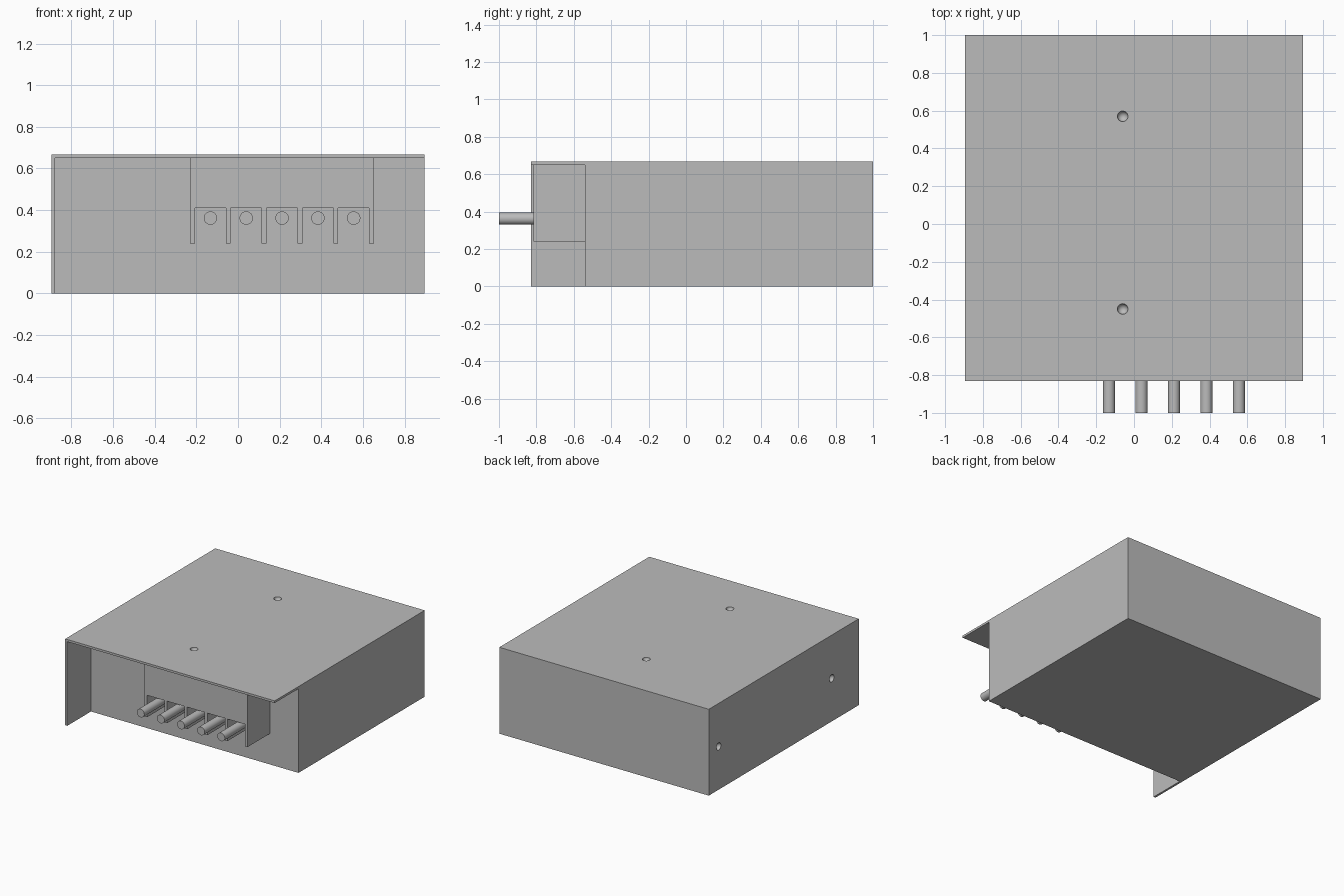
import bpy, bmesh
from mathutils import Matrix, Vector

cube = bpy.data.objects.get("Cube")
if cube:
    bpy.data.objects.remove(cube, do_unlink=True)

grey = bpy.data.materials.new("plain grey")
grey.use_nodes = True
colour = (0.5, 0.5, 0.5, 1)
grey.diffuse_color = colour
grey.node_tree.nodes["Principled BSDF"].inputs["Base Color"].default_value = colour

W, TOP, SHEET = 0.895, 0.667, 0.017
FRONT, BACK, RECESS = -0.83, 1.0, -0.54


def make(name, bm):
    bmesh.ops.recalc_face_normals(bm, faces=bm.faces)
    mesh = bpy.data.meshes.new(name)
    bm.to_mesh(mesh)
    bm.free()
    mesh.materials.append(grey)
    obj = bpy.data.objects.new(name, mesh)
    bpy.context.collection.objects.link(obj)
    return obj


def box(name, low, high):
    low, high = Vector(low), Vector(high)
    bm = bmesh.new()
    bmesh.ops.create_cube(bm, size=1, matrix=Matrix.Translation((low + high) / 2)
                          @ Matrix.Diagonal((*(high - low), 1)))
    return make(name, bm)


def ball(name, centre, radius):
    bm = bmesh.new()
    bmesh.ops.create_uvsphere(bm, u_segments=24, v_segments=12, radius=radius,
                              matrix=Matrix.Translation(centre))
    return make(name, bm)


def smooth(obj):
    bpy.ops.object.select_all(action="DESELECT")
    obj.select_set(True)
    bpy.context.view_layer.objects.active = obj
    bpy.ops.object.shade_smooth_by_angle(angle=0.6)


def cut(obj, cutter):
    mod = obj.modifiers.new("cut", "BOOLEAN")
    mod.operation, mod.solver, mod.object = "DIFFERENCE", "EXACT", cutter
    bpy.context.view_layer.objects.active = obj
    bpy.ops.object.modifier_apply(modifier=mod.name)
    bpy.data.objects.remove(cutter, do_unlink=True)


# Housing with an overhanging top sheet and left-hand side sheet
housing = box("housing", (-W, FRONT, 0), (W, BACK, TOP))
cut(housing, box("recess_cutter", (-W + SHEET, -1.2, -0.2), (1.2, RECESS, TOP - SHEET)))

# Round dimples on the top and on one side
for spot in ((-0.06, 0.57, TOP), (-0.06, -0.45, TOP), (-W, 0.88, TOP / 2), (-W, -0.50, TOP / 2)):
    cut(housing, ball("dimple_cutter", spot, 0.028))
smooth(housing)

# Terminal block: a comb profile with five slots open at the bottom
LEFT, PITCH, TOOTH, LOW, ROOF = -0.23, 0.172, 0.023, 0.24, 0.41
profile = [(LEFT, TOP - SHEET), (LEFT, LOW)]
for i in range(5):
    a = LEFT + i * PITCH + TOOTH
    b = LEFT + (i + 1) * PITCH
    profile += [(a, LOW), (a, ROOF), (b, ROOF), (b, LOW)]
right = LEFT + 5 * PITCH + TOOTH
profile += [(right, LOW), (right, TOP - SHEET)]
bm = bmesh.new()
face = bm.faces.new([bm.verts.new((x, -0.815, z)) for x, z in profile])
side = bmesh.ops.extrude_face_region(bm, geom=[face])
bmesh.ops.translate(bm, vec=(0, RECESS + 0.815, 0),
                    verts=[g for g in side["geom"] if isinstance(g, bmesh.types.BMVert)])
make("terminal_block", bm)

# Round pins, one in each slot
for i in range(5):
    x = LEFT + (i + 0.5) * PITCH + TOOTH / 2
    bm = bmesh.new()
    bmesh.ops.create_cone(bm, cap_ends=True, segments=32, radius1=0.032, radius2=0.032,
                          depth=1 + RECESS,
                          matrix=Matrix.Translation((x, (RECESS - 1) / 2, 0.362))
                          @ Matrix.Rotation(1.5707963, 4, "X"))
    smooth(make(f"pin_{i + 1}", bm))
